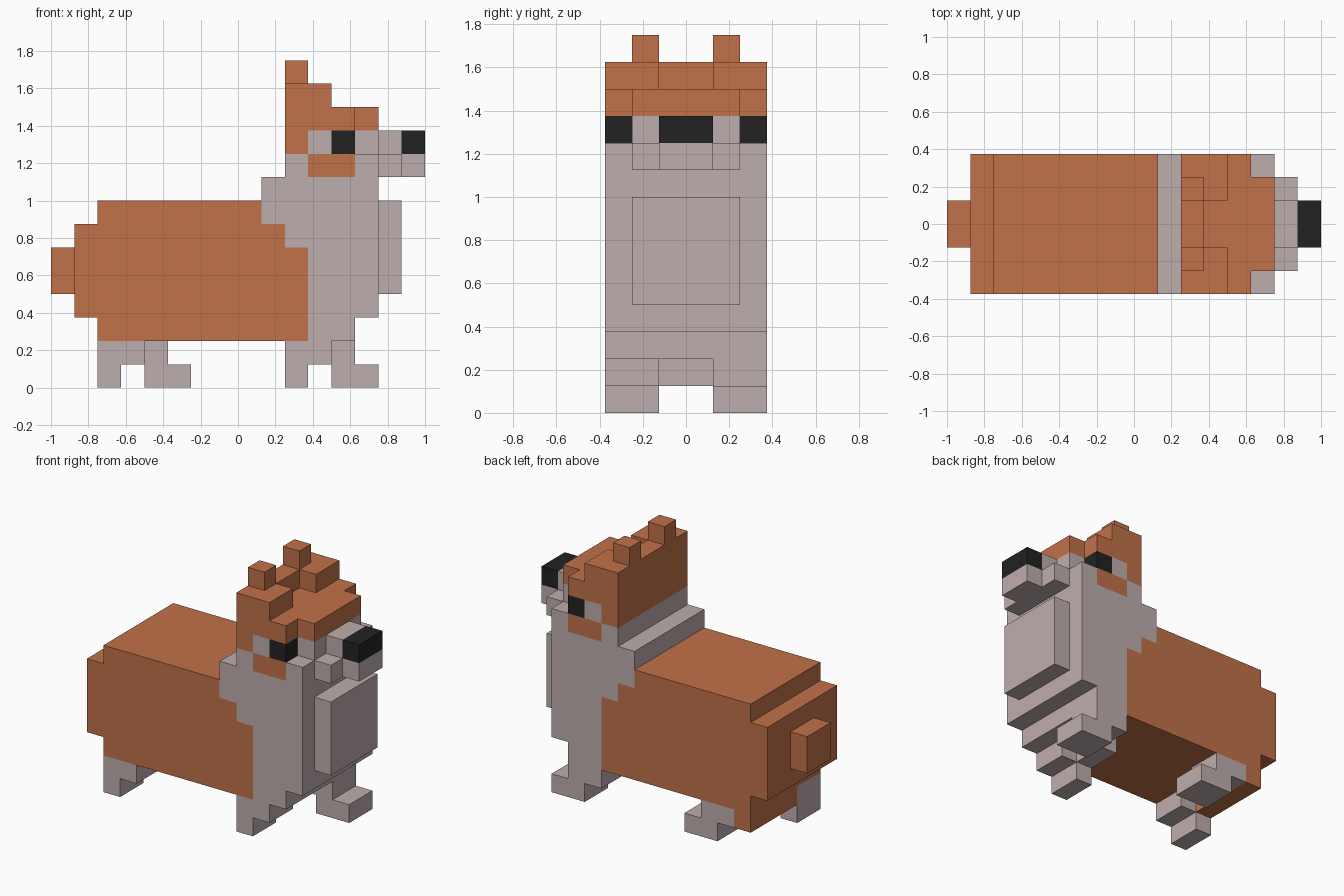
import bpy
import bmesh

if "Cube" in bpy.data.objects:
    bpy.data.objects.remove(bpy.data.objects["Cube"], do_unlink=True)

U = 0.125  # size of one block


def linear(c):
    c /= 255
    return c / 12.92 if c <= 0.04045 else ((c + 0.055) / 1.055) ** 2.4


def material(name, rgb):
    col = tuple(linear(c) for c in rgb) + (1.0,)
    mat = bpy.data.materials.new(name)
    mat.diffuse_color = col
    mat.use_nodes = True
    bsdf = mat.node_tree.nodes["Principled BSDF"]
    bsdf.inputs["Base Color"].default_value = col
    bsdf.inputs["Roughness"].default_value = 0.9
    return mat


ORANGE = material("orange fur", (193, 113, 73))
PALE = material("pale fur", (190, 174, 173))
BLACK = material("black", (34, 34, 34))


def extrude(name, profile, y0, y1, mat):
    """Side profile of (x, z) block steps, extruded from y0 to y1."""
    bm = bmesh.new()
    face = bm.faces.new([bm.verts.new((x * U, y0 * U, z * U)) for x, z in profile])
    new = bmesh.ops.extrude_face_region(bm, geom=[face])["geom"]
    verts = [g for g in new if isinstance(g, bmesh.types.BMVert)]
    bmesh.ops.translate(bm, vec=(0, (y1 - y0) * U, 0), verts=verts)
    bmesh.ops.recalc_face_normals(bm, faces=bm.faces)
    mesh = bpy.data.meshes.new(name)
    bm.to_mesh(mesh)
    bm.free()
    mesh.materials.append(mat)
    obj = bpy.data.objects.new(name, mesh)
    bpy.context.collection.objects.link(obj)
    return obj


def box(name, x, y, z, mat):
    (x0, x1), (z0, z1) = x, z
    return extrude(name, [(x0, z0), (x1, z0), (x1, z1), (x0, z1)], y[0], y[1], mat)


def pair(name, x, y, z, mat):
    """The same box on both flanks."""
    box("left_" + name, x, y, z, mat)
    box("right_" + name, x, (-y[1], -y[0]), z, mat)


# Body and tail
extrude("body", [(-7, 3), (-6, 3), (-6, 2), (3, 2), (3, 6), (2, 6), (2, 7),
                 (1, 7), (1, 8), (-6, 8), (-6, 7), (-7, 7)], -3, 3, ORANGE)
box("tail", (-8, -7), (-1, 1), (4, 6), ORANGE)
box("rump_underside", (-6, -5), (-1, 3), (1, 2), ORANGE)

# Chest and neck, stepped against the body and notched for the cheek patch
extrude("chest", [(3, 2), (5, 2), (5, 3), (6, 3), (6, 10), (5, 10), (5, 9), (3, 9),
                  (3, 10), (2, 10), (2, 9), (1, 9), (1, 7), (2, 7), (2, 6), (3, 6)],
        -3, 3, PALE)
box("chest_ruff", (6, 7), (-2, 2), (4, 8), PALE)
box("chest_underside", (2, 3), (-1, 1), (1, 2), PALE)

# Legs in mid stride: right ones back, left ones forward
for place, dx in (("front", 0), ("rear", -8)):
    back = [(2, 0), (3, 0), (3, 1), (4, 1), (4, 2), (2, 2)]
    ahead = [(3, 1), (4, 1), (4, 0), (6, 0), (6, 1), (5, 1), (5, 2), (3, 2)]
    extrude(place + "_right_leg", [(x + dx, z) for x, z in back], -3, -1, PALE)
    extrude(place + "_left_leg", [(x + dx, z) for x, z in ahead], 1, 3, PALE)

# Face
box("cheek_patch", (3, 5), (-3, 3), (9, 10), ORANGE)
box("face", (3, 6), (-2, 2), (10, 11), PALE)
pair("temple", (3, 4), (2, 3), (10, 11), PALE)
pair("eye", (4, 5), (2, 3), (10, 11), BLACK)
extrude("muzzle", [(6, 9), (8, 9), (8, 10), (7, 10), (7, 11), (6, 11)], -1, 1, PALE)
pair("jowl", (6, 7), (1, 2), (9, 10), PALE)
box("nose", (7, 8), (-1, 1), (10, 11), BLACK)

# Crown and ears
extrude("crown", [(2, 10), (3, 10), (3, 11), (5, 11), (5, 12), (3, 12), (3, 13), (2, 13)],
        -3, 3, ORANGE)
box("brow", (5, 6), (-2, 2), (11, 12), ORANGE)
pair("ear_base", (3, 4), (1, 3), (12, 13), ORANGE)
pair("ear_tip", (2, 3), (1, 2), (13, 14), ORANGE)
